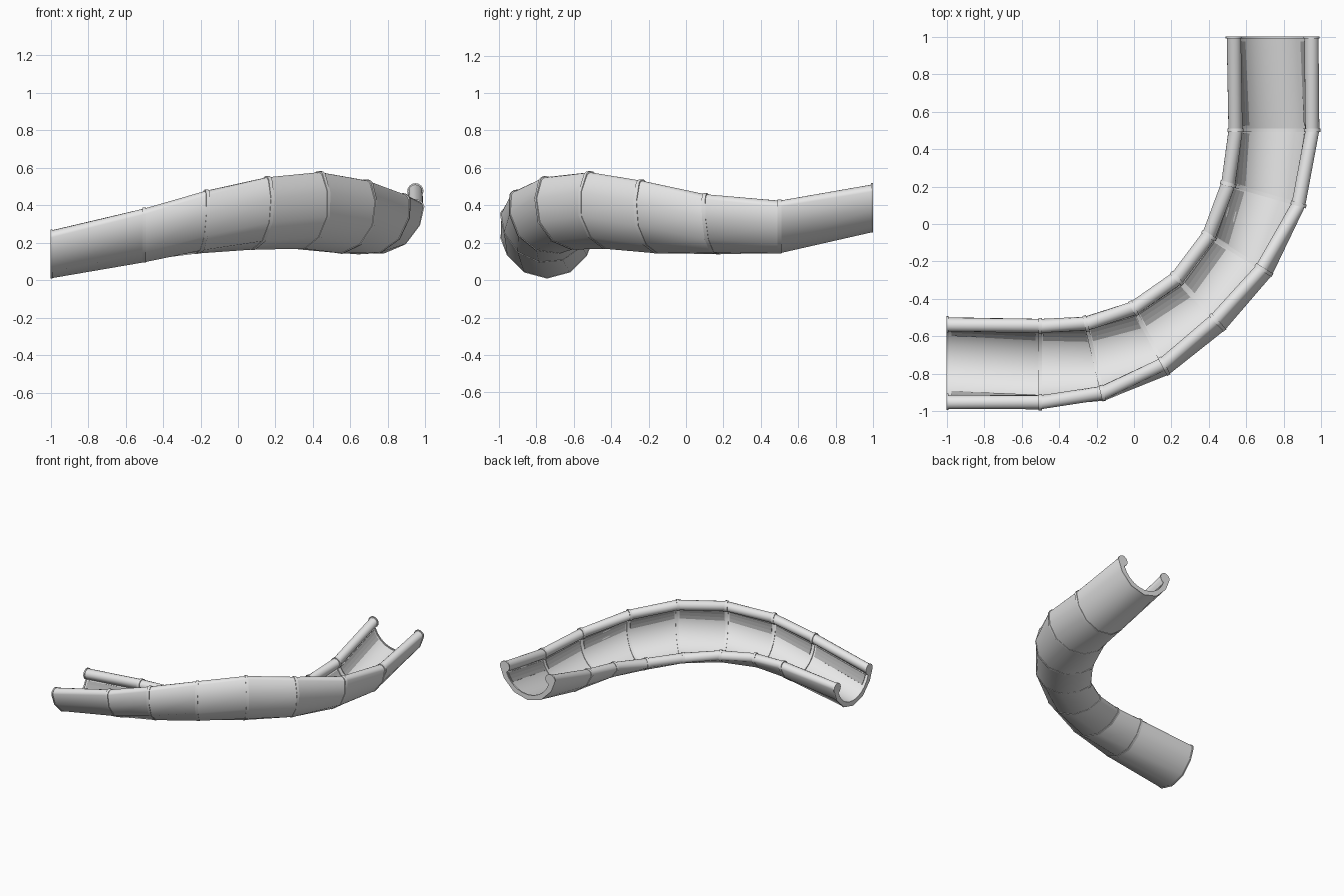
import bpy, bmesh, math
from math import sin, cos, radians
from mathutils import Vector

if "Cube" in bpy.data.objects:
    bpy.data.objects.remove(bpy.data.objects["Cube"], do_unlink=True)


def material(name, value):
    m = bpy.data.materials.new(name)
    m.use_nodes = True
    col = (value, value, value, 1)
    m.diffuse_color = col
    m.node_tree.nodes["Principled BSDF"].inputs["Base Color"].default_value = col
    return m


light_grey = material("light grey", 0.8)
dark_grey = material("shaded grey", 0.42)

# Path stations: turn angle, path radius, centre height, bank angle, size
BEND = [(0, 1.243, .337, 10, 1), (13.3, 1.24, .385, 23, 1),
        (27.7, 1.226, .411, 36, 1.015), (42.7, 1.208, .411, 44, 1.025),
        (58, 1.212, .39, 37, 1.015), (74, 1.23, .38, 19, 1),
        (90, 1.243, .386, 8, 1)]
PIVOT = Vector((-.5, .5, 0))


def frame(turn, radius, height, bank, size, along=0):
    a, b = radians(turn), radians(bank)
    out = Vector((sin(a), -cos(a), 0))
    fwd = Vector((cos(a), sin(a), 0))
    up = Vector((0, 0, 1))
    origin = PIVOT + out * radius + up * height + fwd * along
    u = (out * cos(b) + up * sin(b)) * size
    v = (up * cos(b) - out * sin(b)) * size
    return origin, u, v, fwd


stations = [frame(0, 1.243, .255, 0, 1, -.5)]
stations += [frame(*s) for s in BEND]
stations += [frame(90, 1.24, .502, 0, 1, .5)]


def place(f, pts, shift=0.0):
    o, u, v, t = f
    return [o + u * x + v * y + t * shift for x, y in pts]


def arc(radius, start, end, steps, cx=0.0, cy=0.0):
    angles = [radians(start + (end - start) * i / steps) for i in range(steps + 1)]
    return [(cx + radius * cos(a), cy + radius * sin(a)) for a in angles]


def mirrored(pts):
    return [(-x, y) for x, y in reversed(pts)]


def loft(name, sections, mat, smooth=True):
    bm = bmesh.new()
    rings = [[bm.verts.new(p) for p in s] for s in sections]
    n = len(rings[0])
    for a, b in zip(rings, rings[1:]):
        for i in range(n):
            j = (i + 1) % n
            bm.faces.new((a[i], a[j], b[j], b[i]))
    bm.faces.new(rings[0])
    bm.faces.new(rings[-1])
    bmesh.ops.recalc_face_normals(bm, faces=bm.faces)
    me = bpy.data.meshes.new(name)
    bm.to_mesh(me)
    bm.free()
    me.materials.append(mat)
    ob = bpy.data.objects.new(name, me)
    bpy.context.collection.objects.link(ob)
    if smooth:
        bpy.ops.object.select_all(action='DESELECT')
        ob.select_set(True)
        bpy.context.view_layer.objects.active = ob
        bpy.ops.object.shade_smooth_by_angle(angle=radians(40))
    return ob


def trough(grow, skin):
    """Half pipe with a rounded rail curling inward on each edge."""
    rail = arc(.038 + grow, 0, 225, 10, .207, -.028)
    bowl = arc(.21 - grow, -20, -160, 10)
    outer = arc(.245 + skin, 180, 360, 6)[1:-1]
    return rail + bowl + mirrored(rail) + outer


body, collar = trough(0, 0), trough(.006, .002)

# Trough segments between the joints
for i, (a, b) in enumerate(zip(stations, stations[1:])):
    loft(f"trough_segment_{i + 1}", [place(a, body), place(b, body)], light_grey)

# Raised collars on every joint and on both ends
last = len(stations) - 1
for i, f in enumerate(stations):
    lo = 0 if i == 0 else -.01
    hi = 0 if i == last else .01
    loft(f"joint_collar_{i + 1}", [place(f, collar, lo), place(f, collar, hi)], light_grey)

# Thin dark strips below each rail
strip = arc(.211, -22, -44, 3) + arc(.204, -44, -22, 3)
for i, (a, b) in enumerate(zip(stations, stations[1:])):
    for side, pts in (("outer", strip), ("inner", mirrored(strip))):
        pa, pb = place(a, pts), place(b, pts)
        ends = [[p.lerp(q, t) for p, q in zip(pa, pb)] for t in (.05, .95)]
        loft(f"{side}_strip_{i + 1}", ends, dark_grey, False)
